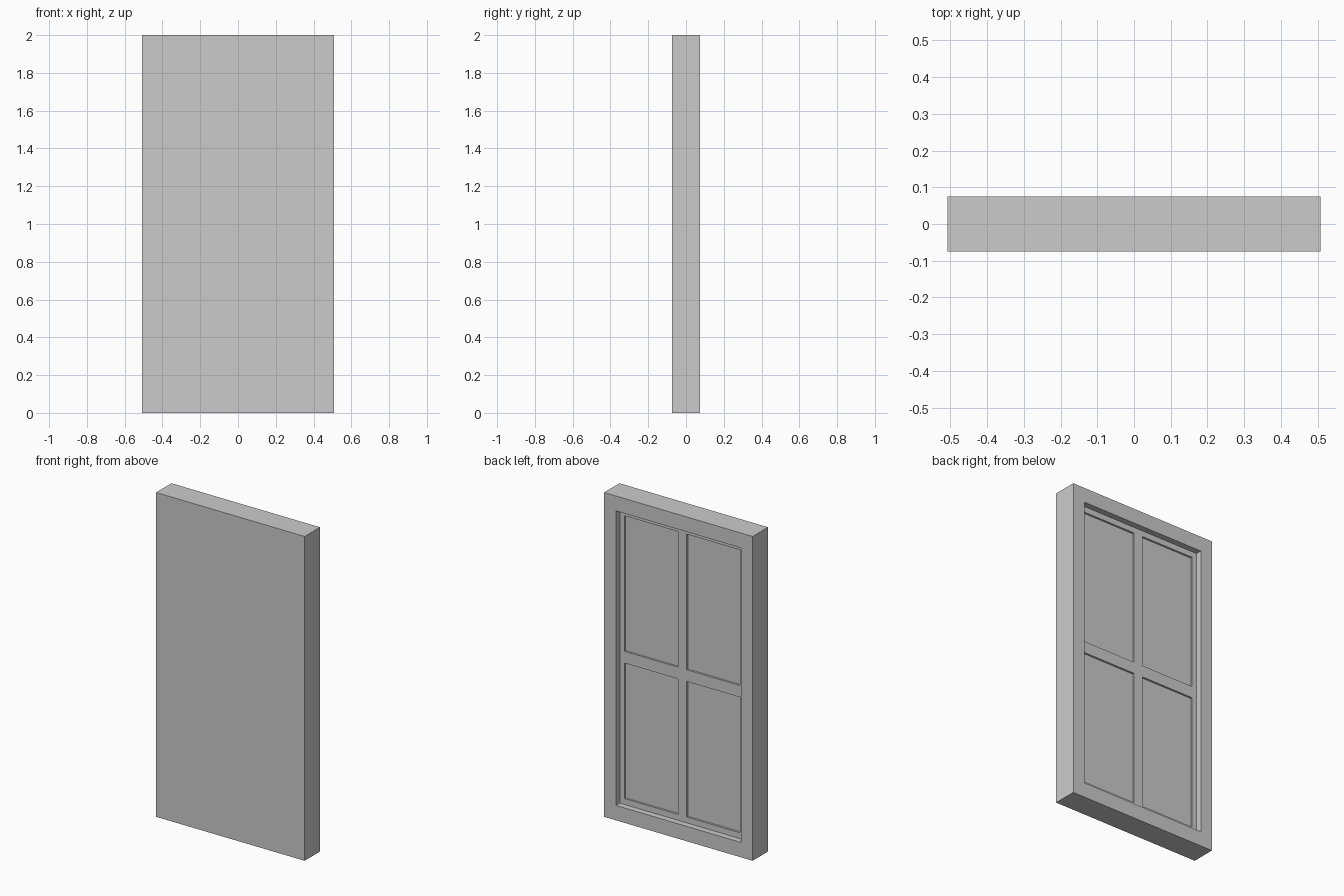
import bpy

if "Cube" in bpy.data.objects:
    bpy.data.objects.remove(bpy.data.objects["Cube"])

W, D, H = 0.507, 0.0747, 2.0      # half width, half depth, height
SASH_Y, PANE_Y = 0.037, 0.025     # recess levels measured from the centre plane


def box(name, x0, x1, y0, y1, z0, z1):
    bpy.ops.mesh.primitive_cube_add(
        size=1, location=((x0 + x1) / 2, (y0 + y1) / 2, (z0 + z1) / 2))
    ob = bpy.context.object
    ob.name = name
    ob.scale = (x1 - x0, y1 - y0, z1 - z0)
    bpy.ops.object.transform_apply(location=True, rotation=False, scale=True)
    return ob


def carve(target, cutter):
    mod = target.modifiers.new("carve", 'BOOLEAN')
    mod.operation = 'DIFFERENCE'
    mod.solver = 'EXACT'
    mod.object = cutter
    bpy.context.view_layer.objects.active = target
    bpy.ops.object.modifier_apply(modifier=mod.name)
    bpy.data.objects.remove(cutter, do_unlink=True)


# solid slab with a flat front
window = box("window_panel", -W, W, -D, D, 0, H)

# frame opening on the back, down to the sash level
carve(window, box("opening_cutter", -0.426, 0.426, SASH_Y, 0.2, 0.092, 1.908))

# four panes sunk slightly below the sash and cross bars
for x0, x1 in ((-0.395, -0.03), (0.03, 0.395)):
    for z0, z1 in ((0.128, 0.964), (1.036, 1.872)):
        carve(window, box("pane_cutter", x0, x1, PANE_Y, 0.2, z0, z1))
